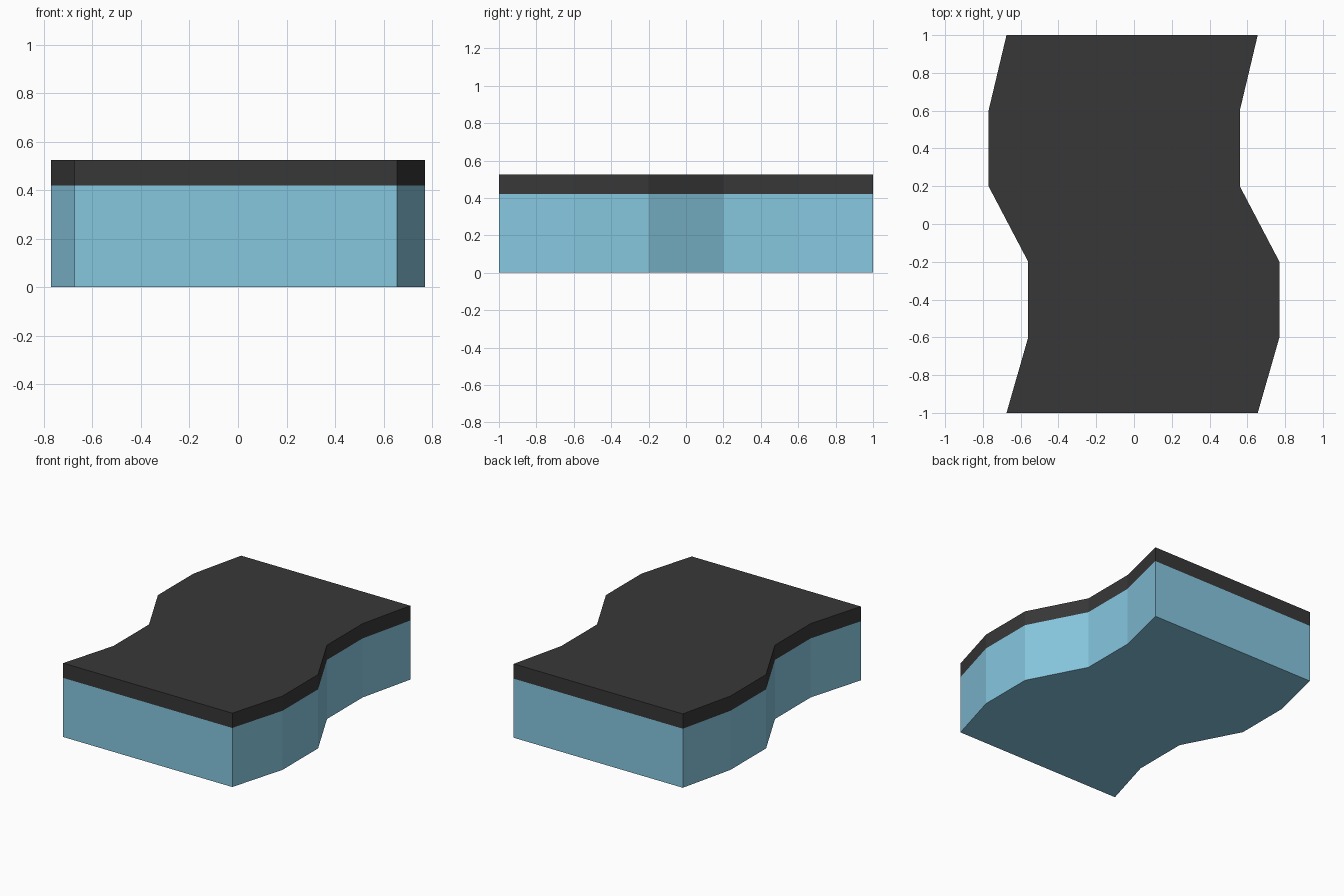
import bpy
import bmesh

WIDTH, HEIGHT, BAND = 1.33, 0.525, 0.42
# Centre line of the winding block: (x, y)
PATH = [(-0.01, -1.0), (0.105, -0.6), (0.105, -0.2),
        (-0.105, 0.2), (-0.105, 0.6), (-0.01, 1.0)]

cube = bpy.data.objects.get("Cube")
if cube:
    bpy.data.objects.remove(cube, do_unlink=True)


def make_material(name, color):
    mat = bpy.data.materials.new(name)
    mat.use_nodes = True
    mat.diffuse_color = color
    mat.node_tree.nodes["Principled BSDF"].inputs["Base Color"].default_value = color
    return mat


# Outline: right edge going back, left edge returning
outline = [(x + WIDTH / 2, y) for x, y in PATH]
outline += [(x - WIDTH / 2, y) for x, y in reversed(PATH)]

# Stack the outline at three heights and join the rings with walls
bm = bmesh.new()
rings = [[bm.verts.new((x, y, z)) for x, y in outline] for z in (0, BAND, HEIGHT)]
count = len(outline)
for lower, upper in zip(rings, rings[1:]):
    for i in range(count):
        j = (i + 1) % count
        bm.faces.new((lower[i], lower[j], upper[j], upper[i]))

# Top and bottom, as strips across the path
for ring in (rings[0], rings[-1]):
    for i in range(len(PATH) - 1):
        bm.faces.new((ring[i], ring[i + 1], ring[-2 - i], ring[-1 - i]))
bmesh.ops.recalc_face_normals(bm, faces=bm.faces)

# Dark surface layer above the band height, blue below
for face in bm.faces:
    face.material_index = int(face.calc_center_median().z > BAND)

mesh = bpy.data.meshes.new("winding_block")
bm.to_mesh(mesh)
bm.free()
mesh.materials.append(make_material("sky blue", (0.24, 0.57, 0.74, 1)))
mesh.materials.append(make_material("dark grey", (0.039, 0.039, 0.039, 1)))
block = bpy.data.objects.new("winding_block", mesh)
bpy.context.collection.objects.link(block)
